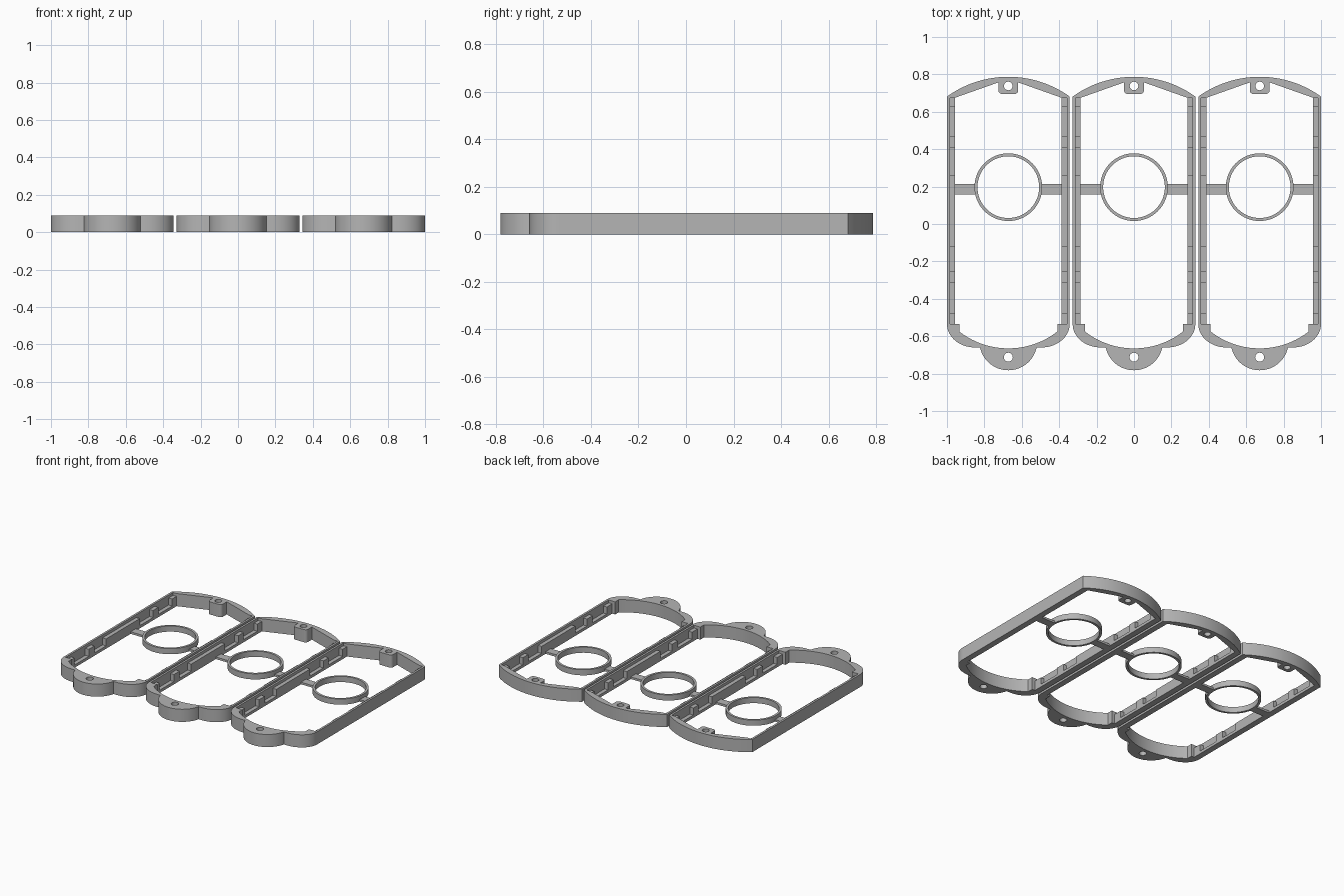
import bpy, bmesh
from math import sin, cos, pi, asin, radians

if "Cube" in bpy.data.objects:
    bpy.data.objects.remove(bpy.data.objects["Cube"])

H = 0.09            # full frame height
W = 0.328           # half width of one frame
PITCH = 0.672       # spacing of the frames
YB, YF = 0.68, -0.535   # ends of the straight sides

grey = bpy.data.materials.new("plain grey")
grey.diffuse_color = (0.46, 0.46, 0.46, 1)
grey.use_nodes = True
grey.node_tree.nodes["Principled BSDF"].inputs["Base Color"].default_value = grey.diffuse_color


def circle(cx, cy, r, n=48):
    return [(cx + r * cos(2 * pi * i / n), cy + r * sin(2 * pi * i / n)) for i in range(n)]


def arc(cx, cy, rx, ry, a0, a1, n=16):
    return [(cx + rx * cos(radians(a0 + (a1 - a0) * i / n)),
             cy + ry * sin(radians(a0 + (a1 - a0) * i / n))) for i in range(n + 1)]


def mirrored(right):
    """Close a right-hand outline with its reflection in x = 0."""
    return right + [(-x, y) for x, y in reversed(right) if abs(x) > 1e-5]


def rect(x0, x1, y0, y1):
    return [(x0, y0), (x1, y0), (x1, y1), (x0, y1)]


def prism(name, loops, z0, z1):
    """Extrude filled outlines (inner loops become holes), one copy per frame."""
    cu = bpy.data.curves.new(name, 'CURVE')
    cu.dimensions = '2D'
    cu.fill_mode = 'BOTH'
    cu.extrude = (z1 - z0) / 2
    for pts in loops:
        sp = cu.splines.new('POLY')
        sp.points.add(len(pts) - 1)
        for p, (x, y) in zip(sp.points, pts):
            p.co = (x, y, 0, 1)
        sp.use_cyclic_u = True
    tmp = bpy.data.objects.new("outline", cu)
    bpy.context.collection.objects.link(tmp)
    bpy.context.view_layer.update()
    dg = bpy.context.evaluated_depsgraph_get()
    me = bpy.data.meshes.new_from_object(tmp.evaluated_get(dg))
    bpy.data.objects.remove(tmp)
    bm = bmesh.new()
    bm.from_mesh(me)
    bmesh.ops.remove_doubles(bm, verts=bm.verts, dist=1e-5)
    bmesh.ops.translate(bm, verts=bm.verts, vec=(0, 0, (z0 + z1) / 2))
    bmesh.ops.recalc_face_normals(bm, faces=bm.faces)
    bm.to_mesh(me)
    bm.free()
    me.materials.clear()
    me.materials.append(grey)
    for i, side in enumerate(("left", "middle", "right")):
        ob = bpy.data.objects.new(f"{side}_{name}", me)
        ob.location.x = (i - 1) * PITCH
        bpy.context.collection.objects.link(ob)
    bpy.ops.object.select_all(action='DESELECT')
    ob.select_set(True)
    bpy.context.view_layer.objects.active = ob
    bpy.ops.object.shade_smooth_by_angle(angle=radians(30))


# Curved back wall with a screw boss
R = 0.562
half = math_angle = math_deg = asin(W / R) * 180 / pi
back = arc(0, 0.787 - R, R, R, 90, 90 - half, 24)
back += [(W, 0.675), (0.285, 0.675), (0.053, 0.757), (0.053, 0.715)]
back += arc(0.033, 0.715, 0.02, 0.02, 0, -90, 6) + [(0, 0.695)]
prism("back_wall", [mirrored(back), circle(0, 0.738, 0.023, 24)], 0, H)

# Curved front wall with a rounded mounting ear
front = [(0.262, YF), (W, YF)]
front += arc(W - 0.15, YF, 0.15, 0.125, 0, -90)[1:]
front += arc(0, -0.627, 0.155, 0.155, -12.3, -90, 24)
Ri = (0.262 ** 2 + 0.09 ** 2) / 0.18
ang = asin(0.262 / Ri) * 180 / pi
front = arc(0, -0.665 + Ri, Ri, Ri, -90, -90 + ang, 20) + front
prism("front_wall", [mirrored(front), circle(0, -0.712, 0.024, 24)], 0, H)

# Side walls, inner ledges and the blocks standing on them
blocks = [(0.625, 0.675), (0.41, 0.47), (-0.12, 0.26), (-0.315, -0.25), (YF, -0.475)]
for s, side in ((-1, "west"), (1, "east")):
    prism(side + "_side_wall", [rect(s * W, s * (W - 0.015), YF, 0.675)], 0, H)
    prism(side + "_ledge", [rect(s * (W - 0.015), s * 0.285, YF, 0.675)], 0, 0.02)
    for k, (y0, y1) in enumerate(blocks):
        prism(f"{side}_block_{k + 1}", [rect(s * (W - 0.015), s * 0.285, y0, y1)], 0.02, 0.07)
    # Arm holding the ring
    prism(side + "_arm", [rect(s * 0.285, s * 0.172, 0.157, 0.215)], 0, 0.015)

# Centre ring
prism("ring", [circle(0, 0.197, 0.181, 64), circle(0, 0.197, 0.165, 64)], 0, 0.04)
